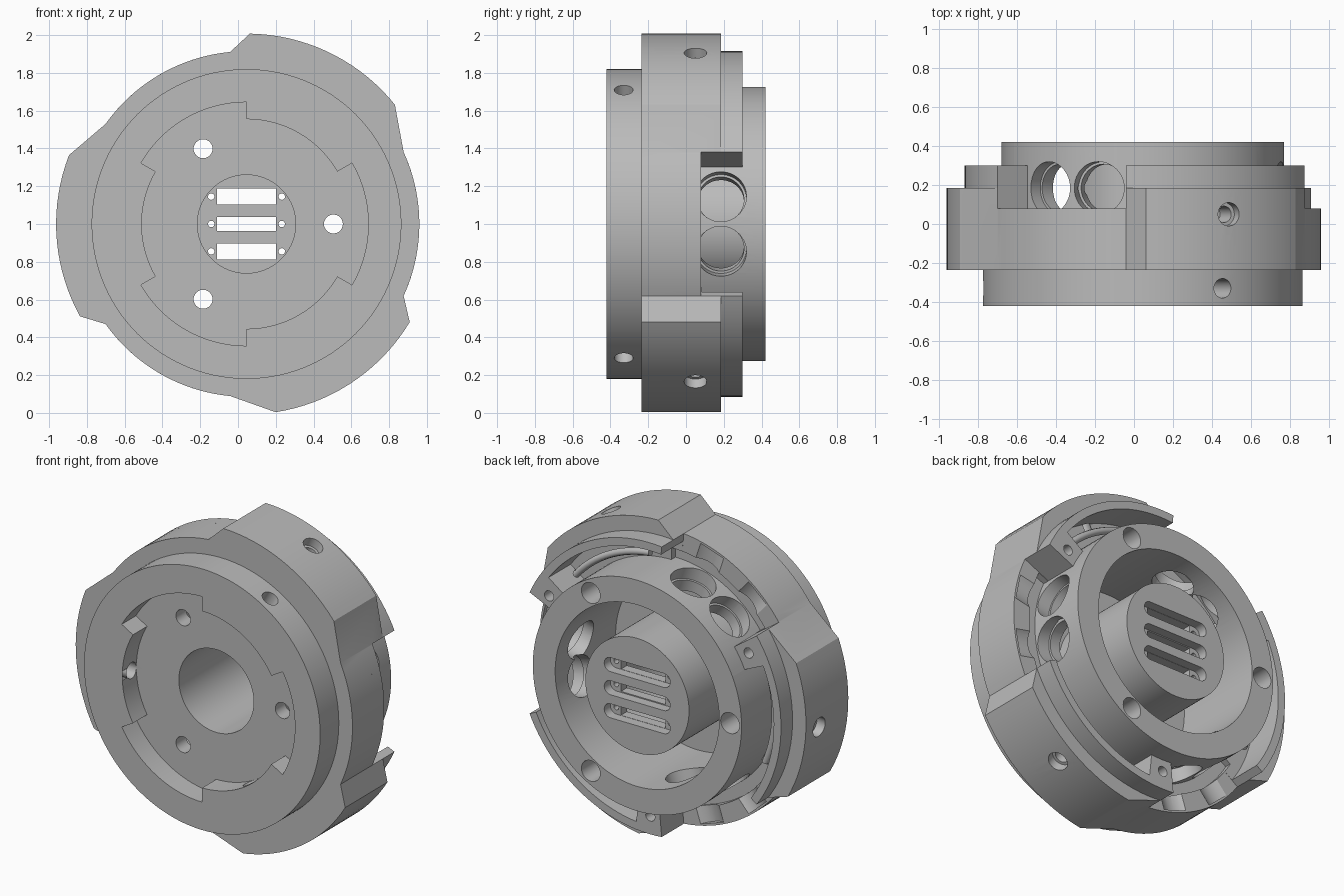
import bpy
import bmesh
from math import cos, sin, radians, ceil, pi
from mathutils import Vector

if "Cube" in bpy.data.objects:
    bpy.data.objects.remove(bpy.data.objects["Cube"], do_unlink=True)

CENTRE = Vector((0.045, 0, 1.0))   # the turning axis runs along y through here
THIRDS = (0, 120, 240)

grey = bpy.data.materials.new("machined_grey")
grey.use_nodes = True
grey.diffuse_color = (0.5, 0.5, 0.5, 1)
grey.node_tree.nodes["Principled BSDF"].inputs["Base Color"].default_value = (0.5, 0.5, 0.5, 1)


def polar(r, a):
    return (r * cos(radians(a)), r * sin(radians(a)))


def arc(r, a0, a1):
    n = max(1, ceil(abs(a1 - a0) / 3))
    return [polar(r, a0 + (a1 - a0) * i / n) for i in range(n + 1)]


def disc(r):
    return arc(r, 0, 360)[:-1]


def pie(r, a0, a1):
    return [(0, 0)] + arc(r, a0, a1)


def box(x, z, w, h):
    return [(x - w / 2, z - h / 2), (x + w / 2, z - h / 2),
            (x + w / 2, z + h / 2), (x - w / 2, z + h / 2)]


def prism(name, outline, y0, y1):
    """Extrude an outline in the x-z plane along y."""
    bm = bmesh.new()
    a = [bm.verts.new((x, y0, z)) for x, z in outline]
    b = [bm.verts.new((x, y1, z)) for x, z in outline]
    bm.faces.new(a)
    bm.faces.new(b[::-1])
    for i in range(len(a)):
        j = (i + 1) % len(a)
        bm.faces.new((a[j], a[i], b[i], b[j]))
    bmesh.ops.recalc_face_normals(bm, faces=bm.faces)
    mesh = bpy.data.meshes.new(name)
    bm.to_mesh(mesh)
    bm.free()
    mesh.materials.append(grey)
    ob = bpy.data.objects.new(name, mesh)
    ob.location = CENTRE
    bpy.context.collection.objects.link(ob)
    return ob


def radial_rod(r, angle, r0, r1, y):
    """A round cutter lying along a radius at the given angle."""
    ob = prism("cutter", arc(r, 0, 360)[:-1:3], r0, r1)
    d = Vector((cos(radians(angle)), 0, sin(radians(angle))))
    ob.rotation_mode = 'QUATERNION'
    ob.rotation_quaternion = Vector((0, 1, 0)).rotation_difference(d)
    ob.location = CENTRE + Vector((0, y, 0))
    return ob


def combine(target, tool, operation):
    mod = target.modifiers.new("combine", 'BOOLEAN')
    mod.operation = operation
    mod.solver = 'EXACT'
    mod.object = tool
    tool.hide_render = True
    bpy.context.view_layer.update()
    bpy.context.view_layer.objects.active = target
    bpy.ops.object.modifier_apply(modifier=mod.name)
    bpy.data.objects.remove(tool, do_unlink=True)


# Lobed body
lobes = []
for t in THIRDS:
    lobes += arc(0.915, t - 24.6, t + 24.6) + arc(1.008, t + 38.8, t + 89)
housing = prism("housing", lobes, -0.235, 0.185)


def add(outline, y0, y1):
    combine(housing, prism("addition", outline, y0, y1), 'UNION')


def cut(outline, y0, y1):
    combine(housing, prism("cutter", outline, y0, y1), 'DIFFERENCE')


def drill(*args):
    combine(housing, radial_rod(*args), 'DIFFERENCE')


# Front flange and rear rim
add(disc(0.82), -0.42, -0.15)
add(disc(0.915), 0.0, 0.30)

# Three open windows in the rim, and channels behind it that leave end blocks
for t in THIRDS:
    cut(pie(1.2, t - 24.6, t + 24.6), 0.08, 0.6)
    cut(pie(0.865, t + 36, t + 97), 0.081, 0.6)
    cut(pie(0.80, t - 30, t + 24.4), 0.04, 0.6)

# Rear drum, hollowed around a central hub
add(disc(0.725), -0.1, 0.42)
cut(disc(0.57), -0.18, 0.6)
add(disc(0.36), -0.21, 0.42)

# Front recess with alternating radii, and the central bore
recess = []
for t in THIRDS:
    recess += arc(0.645, t - 30, t + 30) + arc(0.555, t + 30, t + 90)
cut(recess, -0.6, -0.28)
cut(disc(0.26), -0.5, 0.30)

# Slots in the hub end, with rounded pockets and small screw holes
for z, h in ((0.145, 0.085), (0, 0.075), (-0.145, 0.085)):
    cut(box(0, z, 0.31, h), 0.2, 0.6)
    stadium = [(x + 0.185, y + z) for x, y in arc(0.044, -90, 90)]
    stadium += [(x - 0.185, y + z) for x, y in arc(0.044, 90, 270)]
    cut(stadium, 0.36, 0.6)
    for x in (-0.187, 0.187):
        cut([(x + u, z + v) for u, v in disc(0.017)[::6]], 0.2, 0.5)


def axial_hole(r, radius, angle, y0, y1):
    cx, cz = polar(radius, angle)
    cut([(cx + u, cz + v) for u, v in disc(r)[::3]], y0, y1)


# Repeated holes round the axis
for t in THIRDS:
    axial_hole(0.05, 0.46, t, -0.5, 0.0)             # recess floor
    axial_hole(0.065, 0.645, t + 60, 0.12, 0.6)      # drum end
    axial_hole(0.032, 0.80, t + 29.5, 0.12, 0.6)     # end blocks
    drill(0.05, t + 60, 0.5, 0.95, -0.33)            # flange screws
    drill(0.06, t + 64, 0.95, 1.2, 0.05)             # lobe counterbores
    drill(0.042, t + 64, 0.82, 1.1, 0.05)            # lobe screws
    for side in (-11.7, 11.7):                       # drum ports
        drill(0.135, t + side, 0.64, 0.9, 0.185)
        drill(0.122, t + side, 0.45, 0.8, 0.185)

bpy.ops.object.select_all(action='DESELECT')
housing.select_set(True)
bpy.context.view_layer.objects.active = housing
bpy.ops.object.shade_smooth_by_angle(angle=radians(25))

# Curved rods lying in the channels
for i, t in enumerate(THIRDS):
    curve = bpy.data.curves.new("channel_rod", 'CURVE')
    curve.dimensions = '3D'
    curve.bevel_depth = 0.022
    curve.bevel_resolution = 2
    curve.use_fill_caps = True
    path = arc(0.785, t + 40, t + 84)
    spline = curve.splines.new('POLY')
    spline.points.add(len(path) - 1)
    for p, (x, z) in zip(spline.points, path):
        p.co = (x, 0.17, z, 1)
    curve.materials.append(grey)
    rod = bpy.data.objects.new("channel_rod_%d" % (i + 1), curve)
    rod.location = CENTRE
    bpy.context.collection.objects.link(rod)
